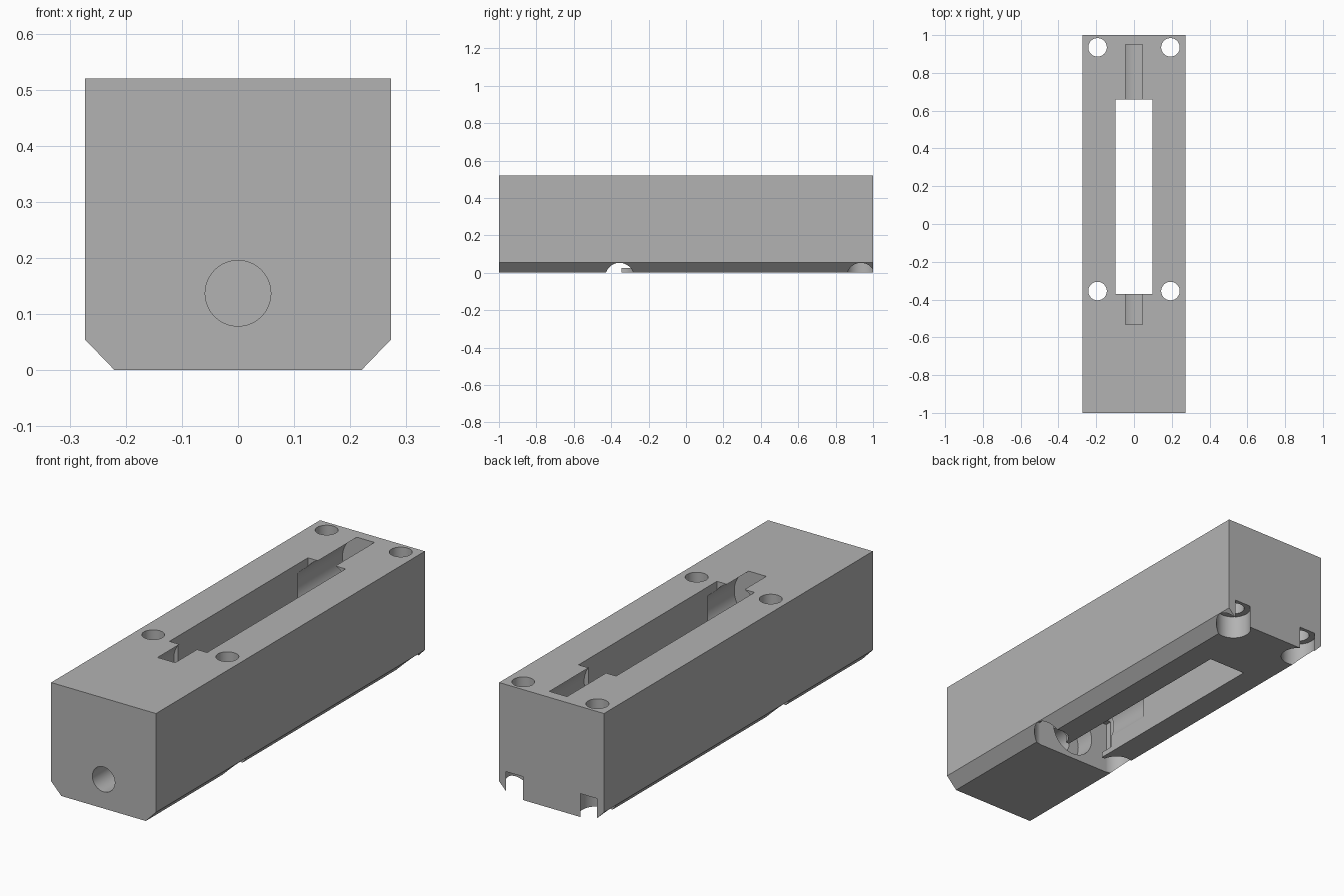
import bpy, bmesh, math
from mathutils import Matrix, Vector

if "Cube" in bpy.data.objects:
    bpy.data.objects.remove(bpy.data.objects["Cube"], do_unlink=True)

grey = bpy.data.materials.new("plain grey")
grey.use_nodes = True
colour = (0.45, 0.45, 0.45, 1)
grey.diffuse_color = colour
grey.node_tree.nodes["Principled BSDF"].inputs["Base Color"].default_value = colour

cutters = []


def make_object(name, bm):
    bmesh.ops.recalc_face_normals(bm, faces=bm.faces[:])
    mesh = bpy.data.meshes.new(name)
    bm.to_mesh(mesh)
    bm.free()
    mesh.materials.append(grey)
    obj = bpy.data.objects.new(name, mesh)
    bpy.context.collection.objects.link(obj)
    return obj


def box_cut(name, half_x, y0, y1, z0, z1):
    bm = bmesh.new()
    size = Matrix.Diagonal((2 * half_x, y1 - y0, z1 - z0, 1))
    place = Matrix.Translation((0, (y0 + y1) / 2, (z0 + z1) / 2))
    bmesh.ops.create_cube(bm, size=1, matrix=place @ size)
    cutters.append(make_object(name, bm))


def round_cut(name, radius, start, end):
    a, b = Vector(start), Vector(end)
    turn = (b - a).to_track_quat('Z', 'Y').to_matrix().to_4x4()
    bm = bmesh.new()
    bmesh.ops.create_cone(bm, cap_ends=True, segments=64, radius1=radius, radius2=radius,
                          depth=(b - a).length, matrix=Matrix.Translation((a + b) / 2) @ turn)
    cutters.append(make_object(name, bm))


# Block: extruded profile with chamfered lower edges
right_half = [(0.22, 0), (0.273, 0.055), (0.273, 0.52)]
profile = right_half + [(-x, z) for x, z in reversed(right_half)]
bm = bmesh.new()
face = bm.faces.new([bm.verts.new((x, -1, z)) for x, z in profile])
extruded = bmesh.ops.extrude_face_region(bm, geom=[face])["geom"]
bmesh.ops.translate(bm, vec=(0, 2, 0),
                    verts=[v for v in extruded if isinstance(v, bmesh.types.BMVert)])
housing = make_object("housing_block", bm)

# Central slot right through
box_cut("slot_cutter", 0.098, -0.37, 0.66, -0.1, 0.7)

# Upper bores that break out through the top as narrow slots
for name, y0, y1 in (("front", -0.532, -0.305), ("back", 0.585, 0.95)):
    round_cut(name + "_upper_bore_cutter", 0.121, (0, y0, 0.408), (0, y1, 0.408))

# Lower bore, front hole and underside pocket
round_cut("lower_bore_cutter", 0.113, (0, -0.53, 0.137), (0, -0.05, 0.137))
round_cut("front_hole_cutter", 0.0585, (0, -1.1, 0.137), (0, -0.5, 0.137))
box_cut("pocket_cutter", 0.2, -0.435, -0.28, 0.026, 0.25)
box_cut("pocket_opening_cutter", 0.2, -0.435, -0.345, -0.1, 0.2)

# Four screw holes, counterbored from below
for x in (-0.193, 0.193):
    for y in (-0.355, 0.935):
        round_cut("screw_hole_cutter", 0.049, (x, y, -0.1), (x, y, 0.7))
        round_cut("counterbore_cutter", 0.078, (x, y, -0.1), (x, y, 0.11))

# Cut the block, then discard the cutters
bpy.ops.object.select_all(action='DESELECT')
bpy.context.view_layer.objects.active = housing
housing.select_set(True)
for cutter in cutters:
    cutter.hide_render = True
    mod = housing.modifiers.new(cutter.name, 'BOOLEAN')
    mod.operation = 'DIFFERENCE'
    mod.solver = 'EXACT'
    mod.object = cutter
    bpy.ops.object.modifier_apply(modifier=mod.name)
for cutter in cutters:
    bpy.data.objects.remove(cutter, do_unlink=True)

bpy.ops.object.shade_smooth_by_angle(angle=math.radians(25))
